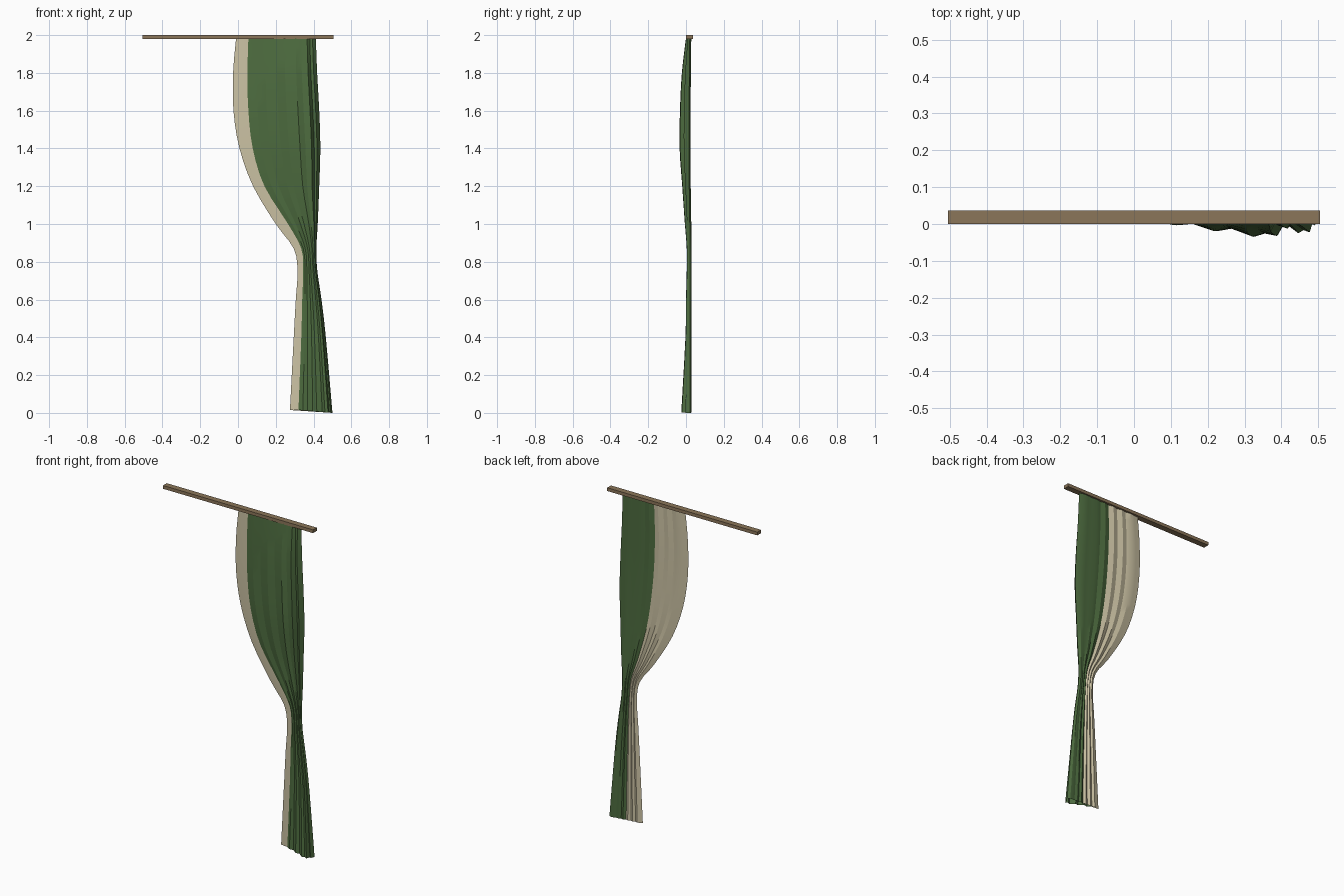
import bpy, math

if "Cube" in bpy.data.objects:
    bpy.data.objects.remove(bpy.data.objects["Cube"])

def material(name, rgb):
    m = bpy.data.materials.new(name)
    m.diffuse_color = (*rgb, 1)
    m.use_nodes = True
    m.node_tree.nodes["Principled BSDF"].inputs["Base Color"].default_value = m.diffuse_color
    return m

GREEN = material("green_cloth", (0.075, 0.15, 0.05))
CREAM = material("cream_lining", (0.60, 0.54, 0.37))
WOOD = material("rail_wood", (0.26, 0.18, 0.10))

# Levels: z, left edge, green/cream edge, right edge, frontmost y, back y
LEVELS = [
    (0.00, .275, .320, .500, -.025, .030),
    (0.40, .295, .335, .465, -.003, .030),
    (0.60, .306, .340, .442, .000, .030),
    (0.75, .315, .345, .420, .004, .030),
    (0.87, .295, .335, .415, .004, .030),
    (1.00, .200, .265, .422, -.006, .028),
    (1.20, .080, .140, .430, -.020, .025),
    (1.40, .008, .078, .436, -.034, .024),
    (1.60, -.024, .055, .430, -.032, .024),
    (1.80, -.026, .050, .419, -.022, .026),
    (1.985, -.010, .055, .412, .000, .028),
]

def catmull(p0, p1, p2, p3, t):
    return tuple(0.5 * (2*b + (c - a)*t + (2*a - 5*b + 4*c - d)*t*t + (3*b - a - 3*c + d)*t**3)
                 for a, b, c, d in zip(p0, p1, p2, p3))

def refined(levels, steps=3):
    out, n = [], len(levels)
    for i in range(n - 1):
        p = [levels[max(0, min(n - 1, i + k))] for k in (-1, 0, 1, 2)]
        out += [catmull(*p, s / steps) for s in range(steps)]
    return out + [levels[-1]]

ROWS = refined(LEVELS)

def cloth(name, path, mat):
    """Loft a strip through all levels; path gives the points of one level."""
    verts, faces = [], []
    for row in ROWS:
        pts = path(*row)
        n = len(pts)
        verts += pts
    for r in range(len(ROWS) - 1):
        for c in range(n - 1):
            a = r * n + c
            faces.append((a, a + 1, a + n + 1, a + n))
    me = bpy.data.meshes.new(name)
    me.from_pydata(verts, [], faces)
    me.materials.append(mat)
    ob = bpy.data.objects.new(name, me)
    bpy.context.collection.objects.link(ob)
    bpy.ops.object.select_all(action='DESELECT')
    bpy.context.view_layer.objects.active = ob
    ob.select_set(True)
    bpy.ops.object.shade_smooth_by_angle(angle=math.radians(20))

def hem(z, t):
    # the hem rises slightly toward the lining side
    return z + 0.015 * (1 - t) * max(0, 1 - z / 0.4)

# Front ridges and valleys: fraction across, forward reach
FOLDS = [(0, .1), (.13, .38), (.26, .28), (.42, .70), (.54, .55), (.70, 1), (.78, .82),
         (.87, .95), (.91, .45), (.95, .55), (1, 0)]

def front_green(z, left, edge, right, yf, yb):
    mid = yb - .008
    return [(edge + (right - edge) * u, mid + (yf - mid) * f, hem(z, u)) for u, f in FOLDS]

def back_line(left, right, yb, t):
    pleat = .008 * (round(t * 14) % 2) * math.sin(math.pi * min(1, t + .1))
    end = .008 if t in (0, 1) else 0
    return left + (right - left) * t, yb - max(pleat, end)

def back_green(z, left, edge, right, yf, yb):
    return [(*back_line(left, right, yb, 1 - i / 14), hem(z, 1 - i / 14)) for i in range(8)]

def lining(z, left, edge, right, yf, yb):
    mid = yb - .008
    back = [(*back_line(left, right, yb, i / 14), hem(z, i / 14)) for i in range(7, -1, -1)]
    y = mid + (yf - mid) * .1
    return back + [((left + edge) / 2, (mid + y) / 2 - .001, hem(z, 0)), (edge, y, hem(z, 0))]

cloth("curtain_front", front_green, GREEN)
cloth("curtain_back", back_green, GREEN)
cloth("curtain_lining", lining, CREAM)

# Curtain rail
bpy.ops.mesh.primitive_cube_add(size=1, location=(0, .018, 1.99))
rail = bpy.context.object
rail.name = "curtain_rail"
rail.scale = (1.01, .036, .02)
rail.data.materials.append(WOOD)
